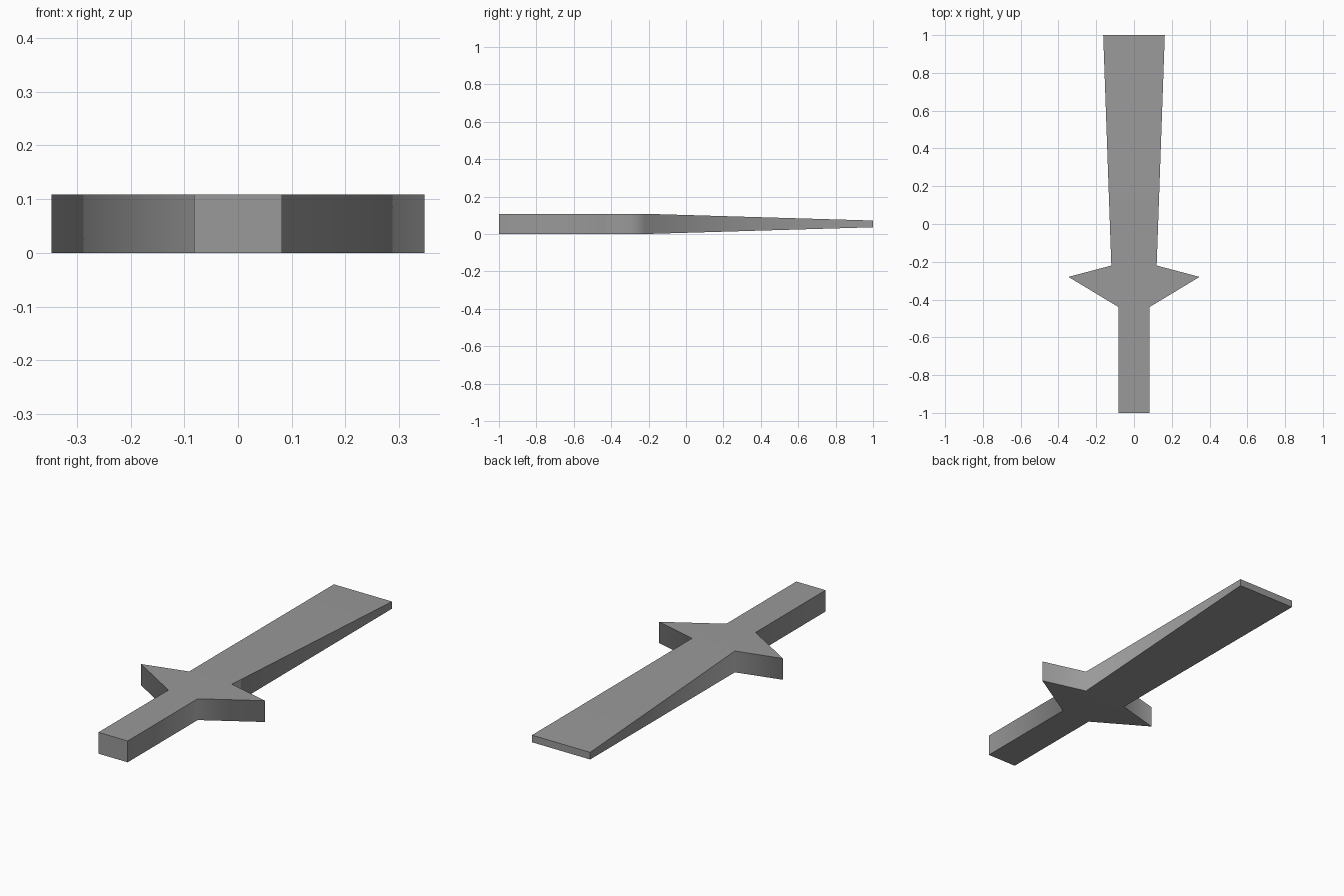
import bpy, bmesh

cube = bpy.data.objects.get("Cube")
if cube:
    bpy.data.objects.remove(cube, do_unlink=True)

grey = bpy.data.materials.new("dark grey")
grey.use_nodes = True
colour = (0.32, 0.32, 0.32, 1)
grey.diffuse_color = colour
grey.node_tree.nodes["Principled BSDF"].inputs["Base Color"].default_value = colour

MID = 0.054  # height of the centre plane

# Cross-sections from pommel to tip: y, half width, half thickness
SECTIONS = [
    (-1.0, 0.082, MID),     # handle end
    (-0.44, 0.082, MID),    # handle meets guard
    (-0.28, 0.347, MID),    # guard points
    (-0.22, 0.12, MID),     # guard meets blade
    (1.0, 0.163, 0.018),    # blade end
]

# Loft a rectangle through the sections
bm = bmesh.new()
rings = [[bm.verts.new((sx * w, y, MID + sz * t))
          for sx, sz in ((-1, -1), (1, -1), (1, 1), (-1, 1))]
         for y, w, t in SECTIONS]
for a, b in zip(rings, rings[1:]):
    for i in range(4):
        j = (i + 1) % 4
        bm.faces.new((a[i], a[j], b[j], b[i]))
bm.faces.new(rings[0])
bm.faces.new(rings[-1])
bmesh.ops.recalc_face_normals(bm, faces=bm.faces[:])

# Smooth along the outline, sharp along the rims and at both ends
for face in bm.faces:
    face.smooth = True
inner = {v for ring in rings[1:-1] for v in ring}
for edge in bm.edges:
    p, q = edge.verts
    edge.smooth = p in inner and p.co.y == q.co.y

mesh = bpy.data.meshes.new("sword")
bm.to_mesh(mesh)
bm.free()
mesh.materials.append(grey)
sword = bpy.data.objects.new("sword", mesh)
bpy.context.collection.objects.link(sword)
